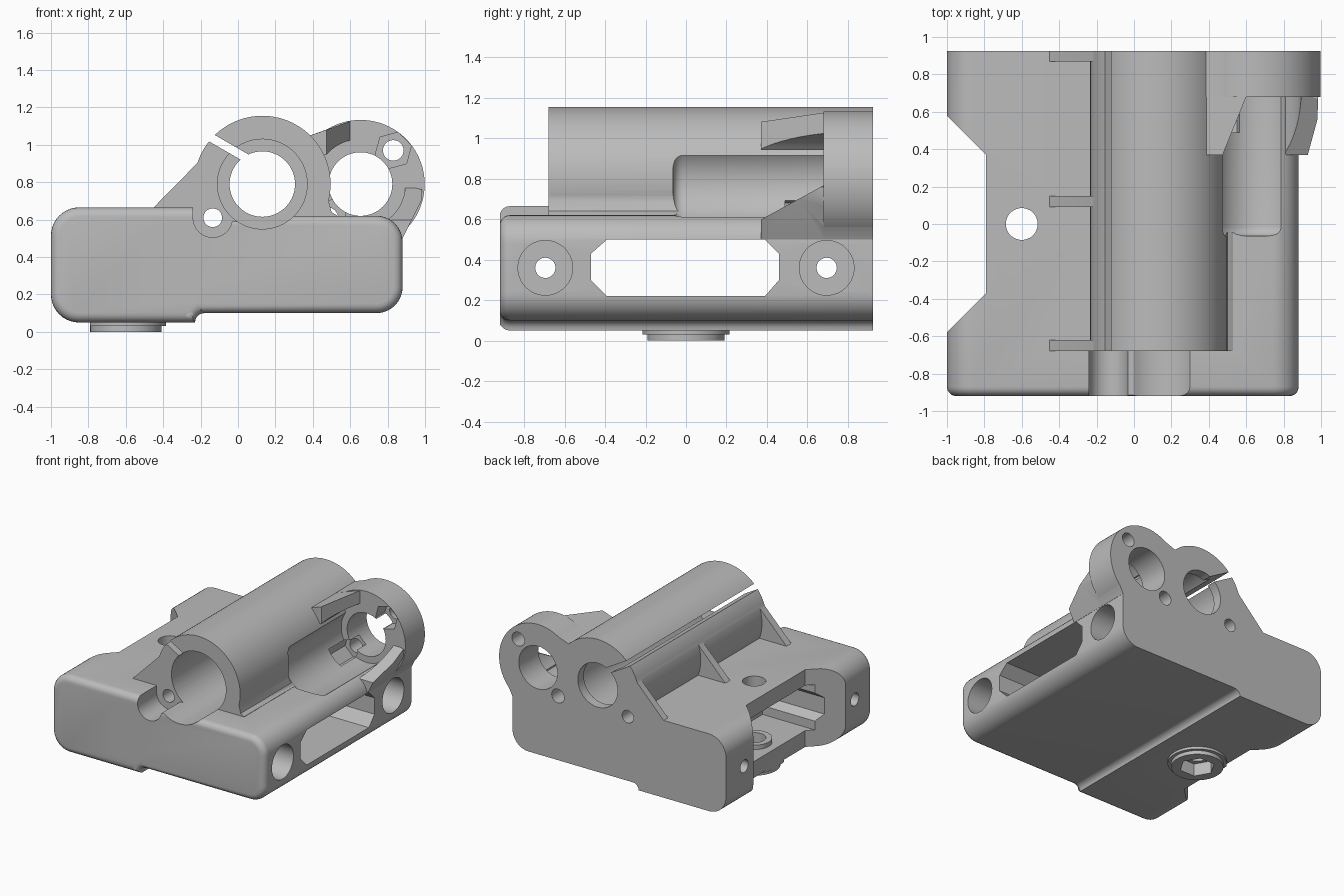
import bpy, bmesh
from math import sin, cos, radians

if "Cube" in bpy.data.objects:
    bpy.data.objects.remove(bpy.data.objects["Cube"], do_unlink=True)

grey = bpy.data.materials.new("plain_grey")
grey.use_nodes = True
grey.diffuse_color = (0.5, 0.5, 0.5, 1)
grey.node_tree.nodes["Principled BSDF"].inputs["Base Color"].default_value = (0.5, 0.5, 0.5, 1)

PLACE = {"x": lambda u, v, t: (t, u, v),
         "y": lambda u, v, t: (u, t, v),
         "z": lambda u, v, t: (u, v, t)}


def arc(cu, cv, r, start, end, n=10):
    angles = [radians(start + (end - start) * i / n) for i in range(n + 1)]
    return [(cu + r * cos(a), cv + r * sin(a)) for a in angles]


def circle(cu, cv, r, n=64):
    return arc(cu, cv, r, 0, 360, n)[:-1]


def box(u0, v0, u1, v1):
    return [(u0, v0), (u1, v0), (u1, v1), (u0, v1)]


def prism(name, axis, pts, a, b, round_start=0):
    """Extrude a profile along an axis, optionally rounding the edges of its first cap."""
    bm = bmesh.new()
    low = [bm.verts.new(PLACE[axis](u, v, a)) for u, v in pts]
    high = [bm.verts.new(PLACE[axis](u, v, b)) for u, v in pts]
    cap = bm.faces.new(low)
    bm.faces.new(high)
    for i in range(len(pts)):
        j = (i + 1) % len(pts)
        bm.faces.new((low[i], low[j], high[j], high[i]))
    bmesh.ops.recalc_face_normals(bm, faces=bm.faces)
    if round_start:
        bmesh.ops.bevel(bm, geom=list(cap.edges), offset=round_start, segments=5,
                        profile=0.5, affect="EDGES")
    mesh = bpy.data.meshes.new(name)
    bm.to_mesh(mesh)
    bm.free()
    mesh.materials.append(grey)
    obj = bpy.data.objects.new(name, mesh)
    bpy.context.scene.collection.objects.link(obj)
    return obj


def combine(target, tool, operation):
    """Apply one boolean and discard the tool."""
    mod = target.modifiers.new("join", "BOOLEAN")
    mod.operation, mod.solver, mod.object = operation, "EXACT", tool
    graph = bpy.context.evaluated_depsgraph_get()
    mesh = bpy.data.meshes.new_from_object(target.evaluated_get(graph))
    target.modifiers.clear()
    target.data = mesh
    bpy.data.objects.remove(tool, do_unlink=True)


def add(target, *args, **kw):
    combine(target, prism("added_part", *args, **kw), "UNION")


def cut(target, *args, **kw):
    combine(target, prism("cutter", *args, **kw), "DIFFERENCE")


FRONT, FACE, FLANGE, BACK, OVER = -0.92, -0.68, 0.68, 0.925, 0.97
TUBE, RING, SCREW, BOSS = (0.13, 0.79), (0.655, 0.79), (-0.135, 0.61), (-0.6, 0)

# Rounded main block: low right half and thicker left half
right_half = (arc(0.74, 0.24, 0.14, 270, 360) + arc(0.74, 0.48, 0.14, 0, 90)
              + [(-0.5, 0.62), (-0.5, 0.1)])
left_half = (arc(-0.85, 0.515, 0.15, 90, 180) + arc(-0.85, 0.2, 0.15, 180, 270)
             + [(-0.24, 0.05)] + arc(-0.18, 0.05, 0.05, 180, 90, 5) + [(-0.15, 0.665)])
body = prism("carriage_body", "y", right_half, FRONT, OVER, round_start=0.05)
add(body, "y", left_half, FRONT, OVER, round_start=0.05)

# Bearing tube with its fillet along the block
add(body, "y", circle(*TUBE, 0.365, 96), FACE, OVER)
add(body, "y", [(0.3, 0.55), (0.53, 0.55), (0.53, 0.622), (0.5, 0.64), (0.487, 0.69),
                (0.487, 0.75), (0.3, 0.79)], FACE, OVER)

# Triangular ribs beside the tube
rib = [(-0.515, 0.6), (-0.22, 0.9), (-0.165, 1.0), (0, 0.9), (0, 0.6)]
for y0, y1 in ((FACE, -0.62), (0.09, 0.15), (0.87, OVER)):
    add(body, "y", rib, y0, y1)

# Round-ended trough in front of the ring flange
cut(body, "y", circle(*RING, 0.222), -0.065, 0.75, round_start=0.05)

# Ring flange at the back
add(body, "y", [(0.13, 0.5), (0.88, 0.5), (0.98, 0.7), (0.985, 0.79), (0.65, 1.125),
                (0.61, 1.13), (0.385, 1.05), (0.13, 0.9)], FLANGE, OVER)
add(body, "y", circle(*RING, 0.343, 96), FLANGE, OVER)

# Upper claw, cut off diagonally
upper = prism("upper_claw", "y", [(0.36, 1.04), (0.61, 1.13)]
              + arc(*RING, 0.24, 90, 140) + [(0.42, 0.945)], 0.37, 0.72)
cut(upper, "z", [(0.47, 0.36), (0.62, 0.73), (0.8, 0.73), (0.8, 0.3), (0.47, 0.3)], 0.8, 1.3)
combine(body, upper, "UNION")

# Lower claw, sloping towards the front
lower = prism("lower_claw", "y", arc(*RING, 0.24, -50, -2)
              + [(0.985, 0.76), (0.98, 0.7), (0.88, 0.5), (0.8, 0.5)], 0.37, 0.72)
cut(lower, "x", [(0.3, 0.56), (0.73, 0.795), (0.73, 0.95), (0.3, 0.95)], 0.5, 1.2)
combine(body, lower, "UNION")

# Collar under the block around the vertical bolt
for r, top in ((0.19, 0.08), (0.2, 0.03), (0.215, 0.04)):
    add(body, "z", circle(*BOSS, r), 0 if r < 0.2 else 0.09 - top - 0.02, 0.08)

# Open front of the tube and screw channel
cut(body, "y", circle(*SCREW, 0.105), -1, FACE)
cut(body, "y", box(-0.24, 0.61, -0.03, 0.8), -1, FACE)
cut(body, "y", box(-0.135, 0.59, 0.13, 0.8), -1, FACE)

# Tube bore, back hole and clamp slit
cut(body, "y", circle(*TUBE, 0.24), -1, 0.85)
cut(body, "y", circle(*TUBE, 0.175), -1, 1.1)
along, across = (cos(radians(150)), sin(radians(150))), (0.5, cos(radians(30)))
slit = [(TUBE[0] + along[0] * d + across[0] * w, TUBE[1] + along[1] * d + across[1] * w)
        for d, w in ((0.1, 0.055), (0.5, 0.055), (0.5, 0.1), (0.1, 0.1))]
cut(body, "y", slit, -1, 1.1)

# Ring hole, screw holes and nut pockets
cut(body, "y", circle(*RING, 0.17), 0.6, 1.1)
cut(body, "y", circle(*SCREW, 0.05, 32), -1, 1.1)
for (hx, hz), start in (((0.83, 0.97), 0.6), ((0.48, 0.61), 0.49)):
    cut(body, "y", circle(hx, hz, 0.055, 32), 0.5, 1.1)
    cut(body, "y", arc(hx, hz, 0.1, 15, 315, 5), start, 0.8)

# Belt slot through the whole width, widened around the bolt
slot = [(-0.39, 0.22), (0.39, 0.22), (0.46, 0.3), (0.46, 0.43), (0.39, 0.5),
        (-0.39, 0.5), (-0.47, 0.43), (-0.47, 0.3)]
cut(body, "x", slot, -1.2, 1.2)
cut(body, "z", box(-0.9, -0.42, -0.38, 0.42), 0.18, 0.54)
for z0, z1 in ((0.14, 0.215), (0.505, 0.58)):
    add(body, "z", circle(*BOSS, 0.13, 48), z0, z1)

# Deep rod sockets with small end holes
for y in (-0.695, 0.695):
    cut(body, "x", circle(y, 0.36, 0.135), -0.85, 1.2)
    cut(body, "x", circle(y, 0.36, 0.05, 32), -1.2, 0)

# Side notch, vertical bolt hole and hexagonal nut pocket
cut(body, "z", [(-1.2, -0.78), (-0.79, -0.37), (-0.79, 0.37), (-1.2, 0.78)], -0.2, 1)
cut(body, "z", circle(*BOSS, 0.085, 48), -0.2, 1)
cut(body, "z", circle(*BOSS, 0.13, 6), -0.2, 0.1)

# Flat back face
cut(body, "y", box(-2, -1, 2, 2), BACK, 1.5)

bpy.ops.object.select_all(action="DESELECT")
body.select_set(True)
bpy.context.view_layer.objects.active = body
bpy.ops.object.shade_smooth_by_angle(angle=radians(30))
